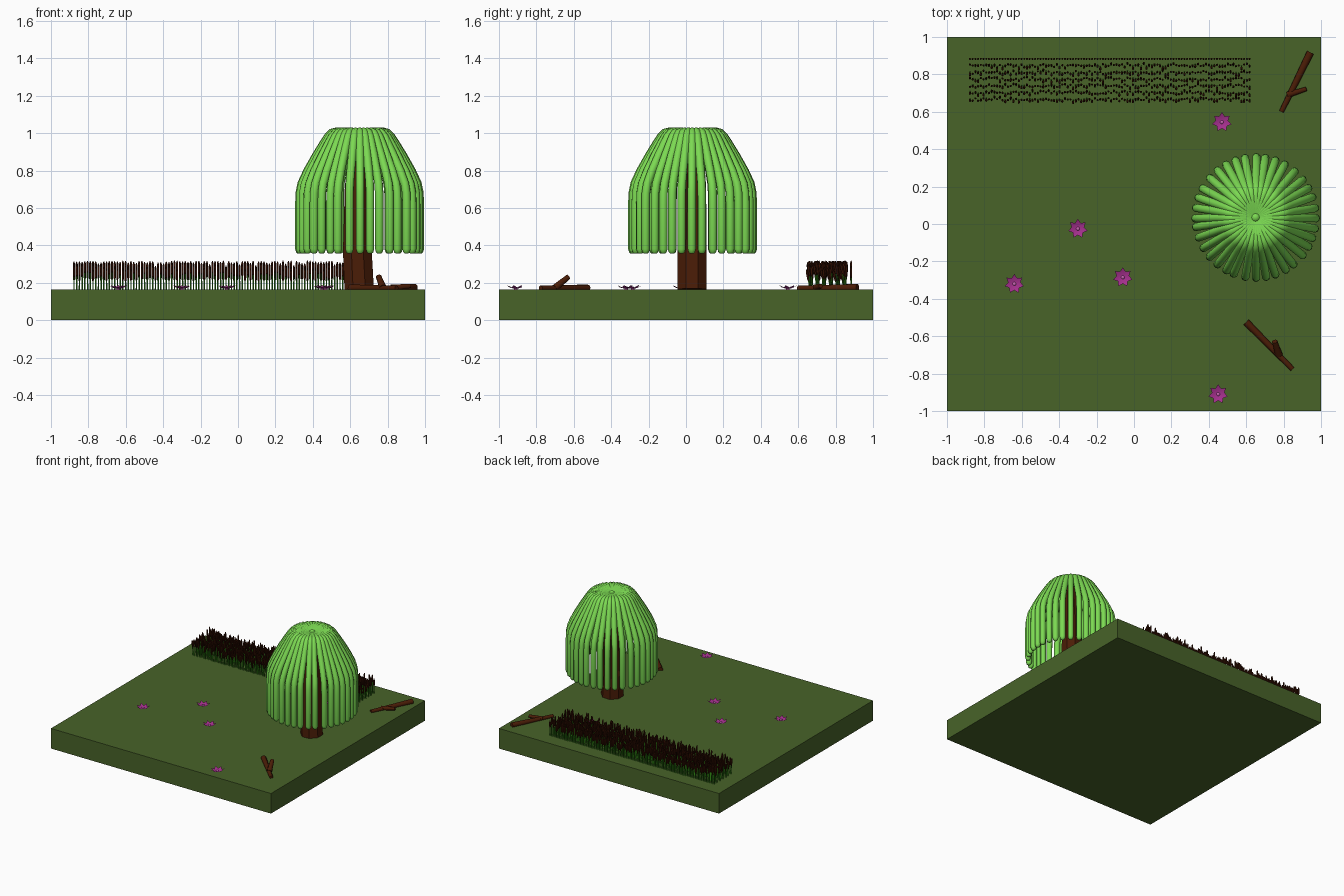
import bpy, bmesh, math, random
from mathutils import Vector

random.seed(4)
cube = bpy.data.objects.get("Cube")
if cube:
    bpy.data.objects.remove(cube, do_unlink=True)

GROUND = 0.165


def material(name, rgb):
    m = bpy.data.materials.new(name)
    m.use_nodes = True
    col = (*rgb, 1.0)
    m.diffuse_color = col
    bsdf = m.node_tree.nodes["Principled BSDF"]
    bsdf.inputs["Base Color"].default_value = col
    bsdf.inputs["Roughness"].default_value = 0.8
    return m


grass = material("grass green", (0.065, 0.125, 0.022))
leaf = material("leaf green", (0.20, 0.70, 0.085))
bark = material("bark brown", (0.070, 0.012, 0.002))
stem = material("stem green", (0.035, 0.28, 0.008))
head = material("reed head brown", (0.040, 0.006, 0.001))
petal = material("petal magenta", (0.38, 0.03, 0.27))
centre = material("flower centre pink", (0.55, 0.12, 0.42))


def tube(bm, points, radii, sides, side=None):
    """Sweep a round section along points and cap both ends."""
    pts = [Vector(p) for p in points]
    rings = []
    for i, p in enumerate(pts):
        t = (pts[min(i + 1, len(pts) - 1)] - pts[max(i - 1, 0)]).normalized()
        if side is None:
            side = t.orthogonal()
        u = (side - t * side.dot(t)).normalized()
        v = t.cross(u)
        ring = []
        for k in range(sides):
            a = math.tau * (k + 0.5) / sides
            ring.append(bm.verts.new(p + (u * math.cos(a) + v * math.sin(a)) * radii[i]))
        rings.append(ring)
    for a, b in zip(rings, rings[1:]):
        for k in range(sides):
            n = (k + 1) % sides
            bm.faces.new((a[k], a[n], b[n], b[k]))
    bm.faces.new(rings[0][::-1])
    bm.faces.new(rings[-1])


def finish(bm, name, mats, smooth=False):
    mesh = bpy.data.meshes.new(name)
    bm.to_mesh(mesh)
    bm.free()
    for m in mats:
        mesh.materials.append(m)
    ob = bpy.data.objects.new(name, mesh)
    bpy.context.collection.objects.link(ob)
    if smooth:
        bpy.ops.object.select_all(action='DESELECT')
        ob.select_set(True)
        bpy.context.view_layer.objects.active = ob
        bpy.ops.object.shade_smooth_by_angle(angle=math.radians(60))


# Ground slab
bm = bmesh.new()
bmesh.ops.create_cube(bm, size=1)
for v in bm.verts:
    v.co = Vector((v.co.x * 2, v.co.y * 2, (v.co.z + 0.5) * GROUND))
finish(bm, "ground_slab", [grass])

# Tree trunk, slightly leaning
TREE = Vector((0.65, 0.035, 0))
bm = bmesh.new()
tube(bm, [(0.648, 0.032, GROUND), (0.638, 0.032, 0.37), (0.64, 0.035, 0.7), (0.65, 0.035, 0.98)],
     [0.085, 0.083, 0.075, 0.05], 8)
finish(bm, "tree_trunk", [bark])

# Hanging strands: one profile (radius, height) turned round the trunk
PROFILE = [(0.01, 0.99), (0.08, 1.003), (0.125, 1.008), (0.148, 1.002), (0.168, 0.982),
           (0.192, 0.945), (0.232, 0.88), (0.28, 0.795), (0.31, 0.73), (0.32, 0.68),
           (0.322, 0.62), (0.322, 0.38), (0.322, 0.362), (0.322, 0.355)]
WIDTHS = [0.018] + [0.0225] * 11 + [0.017, 0.008]
STRANDS = 36
bm = bmesh.new()
for i in range(STRANDS):
    a = math.tau * i / STRANDS + random.uniform(-0.025, 0.025)
    out = Vector((math.cos(a), math.sin(a), 0))
    path = [TREE + out * r + Vector((0, 0, z)) for r, z in PROFILE]
    tube(bm, path, WIDTHS, 10, Vector((-out.y, out.x, 0)))
finish(bm, "hanging_foliage", [leaf], True)

# Small crown knob where the strands meet
bm = bmesh.new()
bmesh.ops.create_uvsphere(bm, u_segments=12, v_segments=8, radius=0.028)
bmesh.ops.translate(bm, verts=bm.verts, vec=TREE + Vector((0, 0, 0.993)))
finish(bm, "crown_knob", [leaf], True)

# Reed bed: straight back row, loosely leaning rows in front
stems, heads = bmesh.new(), bmesh.new()
COLUMNS, ROWS = 104, 7
for row in range(ROWS):
    for c in range(COLUMNS):
        x = -0.877 + 1.495 * c / (COLUMNS - 1)
        y = 0.883 - 0.036 * row
        lean = 0
        if row:
            y += random.uniform(-0.006, 0.006)
            lean = random.uniform(-0.02, 0.012)
        top = random.uniform(0.268, 0.318)
        neck = top - 0.062
        low, high = Vector((x, y + lean * 0.3, neck)), Vector((x, y + lean, top))
        tube(stems, [(x, y, GROUND), low], [0.004, 0.0035], 5)
        tube(heads, [low, low.lerp(high, 0.15), low.lerp(high, 0.8), high],
             [0.003, 0.006, 0.006, 0.002], 6)
finish(stems, "reed_stems", [stem], True)
finish(heads, "reed_heads", [head], True)

# Fallen branches, each with one side twig
LOGS = {
    "fallen_branch_back": [((0.788, 0.60, 0.171), (0.943, 0.917, 0.174), 0.014, 0.021),
                           ((0.82, 0.69, 0.173), (0.922, 0.722, 0.183), 0.018, 0.012)],
    "fallen_branch_front": [((0.60, -0.525, 0.171), (0.848, -0.777, 0.171), 0.02, 0.014),
                            ((0.775, -0.70, 0.173), (0.752, -0.628, 0.232), 0.02, 0.015)],
}
for name, parts in LOGS.items():
    bm = bmesh.new()
    for a, b, ra, rb in parts:
        tube(bm, [a, b], [ra, rb], 8)
    finish(bm, name, [bark], True)

# Star flowers: a cupped star of pointed petals with a small pale centre
FLOWERS = [(0.47, 0.545), (-0.30, -0.025), (-0.64, -0.32), (-0.06, -0.285), (0.45, -0.91)]
PETALS = 7
for n, (fx, fy) in enumerate(FLOWERS):
    bm = bmesh.new()

    def spot(radius, turn, lift):
        a = math.tau * turn / PETALS + math.pi / 2
        return bm.verts.new((fx + radius * math.cos(a), fy + radius * math.sin(a), GROUND + lift))

    inner = [spot(0.014, i, 0.004) for i in range(PETALS)]
    valley = [spot(0.034, i + 0.5, 0.010) for i in range(PETALS)]
    tips = [spot(0.053, i, 0.022) for i in range(PETALS)]
    for i in range(PETALS):
        j = (i + 1) % PETALS
        bm.faces.new((inner[i], valley[i - 1], tips[i]))
        bm.faces.new((inner[i], tips[i], valley[i]))
        bm.faces.new((inner[i], valley[i], inner[j]))
    bm.faces.new(inner)
    split = len(bm.faces)
    tube(bm, [(fx, fy, GROUND), (fx, fy, GROUND + 0.009), (fx, fy, GROUND + 0.012)],
         [0.010, 0.010, 0.005], 8)
    bm.faces.ensure_lookup_table()
    for f in bm.faces[split:]:
        f.material_index = 1
    finish(bm, "star_flower_%d" % (n + 1), [petal, centre], True)
